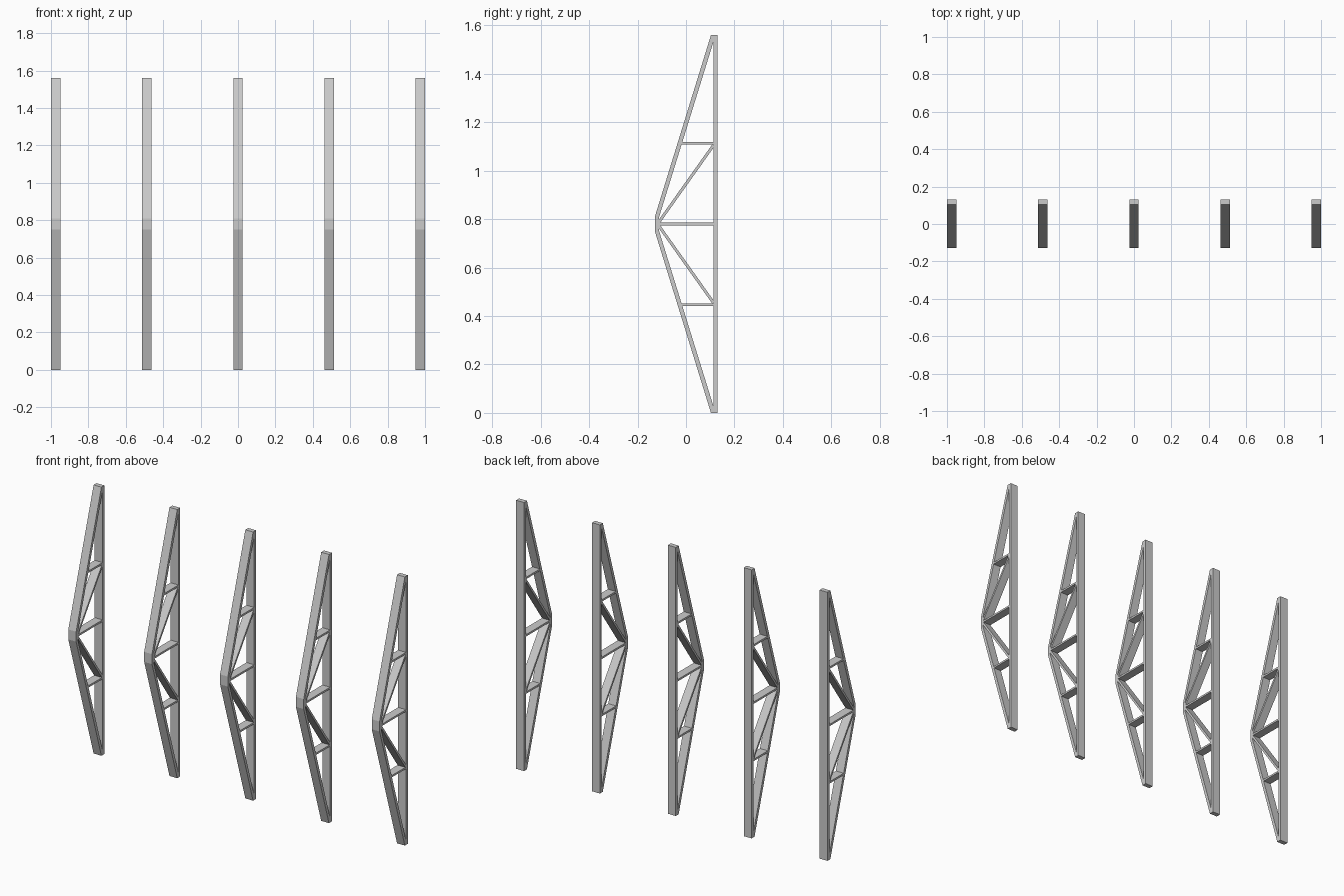
import bpy, bmesh
from mathutils import Vector

if "Cube" in bpy.data.objects:
    bpy.data.objects.remove(bpy.data.objects["Cube"])

WIDTH = 0.05          # depth of every member along x
MID = 0.78            # half height, mirror plane of each truss
CENTERS = [-0.975 + i * 0.4875 for i in range(5)]


def profile_mesh(name, pts):
    """Extrude a closed (y, z) outline along x, centred on x = 0."""
    bm = bmesh.new()
    face = bm.faces.new([bm.verts.new((-WIDTH / 2, y, z)) for y, z in pts])
    ext = bmesh.ops.extrude_face_region(bm, geom=[face])
    verts = [g for g in ext["geom"] if isinstance(g, bmesh.types.BMVert)]
    bmesh.ops.translate(bm, verts=verts, vec=(WIDTH, 0, 0))
    bmesh.ops.recalc_face_normals(bm, faces=bm.faces)
    mesh = bpy.data.meshes.new(name)
    bm.to_mesh(mesh)
    bm.free()
    return mesh


def bar(a, b, t):
    """Outline of a straight bar of thickness t from a to b."""
    a, b = Vector(a), Vector(b)
    d = (b - a).normalized() * t / 2
    n = Vector((-d.y, d.x))
    return [a + n, b + n, b - n, a - n]


def flip(pts):
    return [(y, 2 * MID - z) for y, z in pts]


# Bent chord: outer edge, then inner edge
outer = [(0.103, 1.56), (-0.129, 0.809)]
inner = [(-0.112, 0.806), (0.113, 1.531), (0.113, 1.56)]
chord = outer + flip(outer)[::-1] + flip(inner)[::-1] + inner

# Webs
strut = bar((-0.028, 1.113), (0.113, 1.113), 0.011)
brace = bar((-0.114, 0.785), (0.114, 1.106), 0.012)
parts = {
    "straight_chord": [(0.113, 0), (0.13, 0), (0.13, 1.56), (0.113, 1.56)],
    "bent_chord": chord,
    "middle_strut": bar((-0.114, MID), (0.113, MID), 0.011),
    "upper_strut": strut,
    "lower_strut": flip(strut),
    "upper_brace": brace,
    "lower_brace": flip(brace),
}

# Five identical trusses in a row
for name, pts in parts.items():
    mesh = profile_mesh(name, pts)
    for i, x in enumerate(CENTERS):
        ob = bpy.data.objects.new(f"{name}_{i + 1}", mesh)
        ob.location.x = x
        bpy.context.collection.objects.link(ob)
